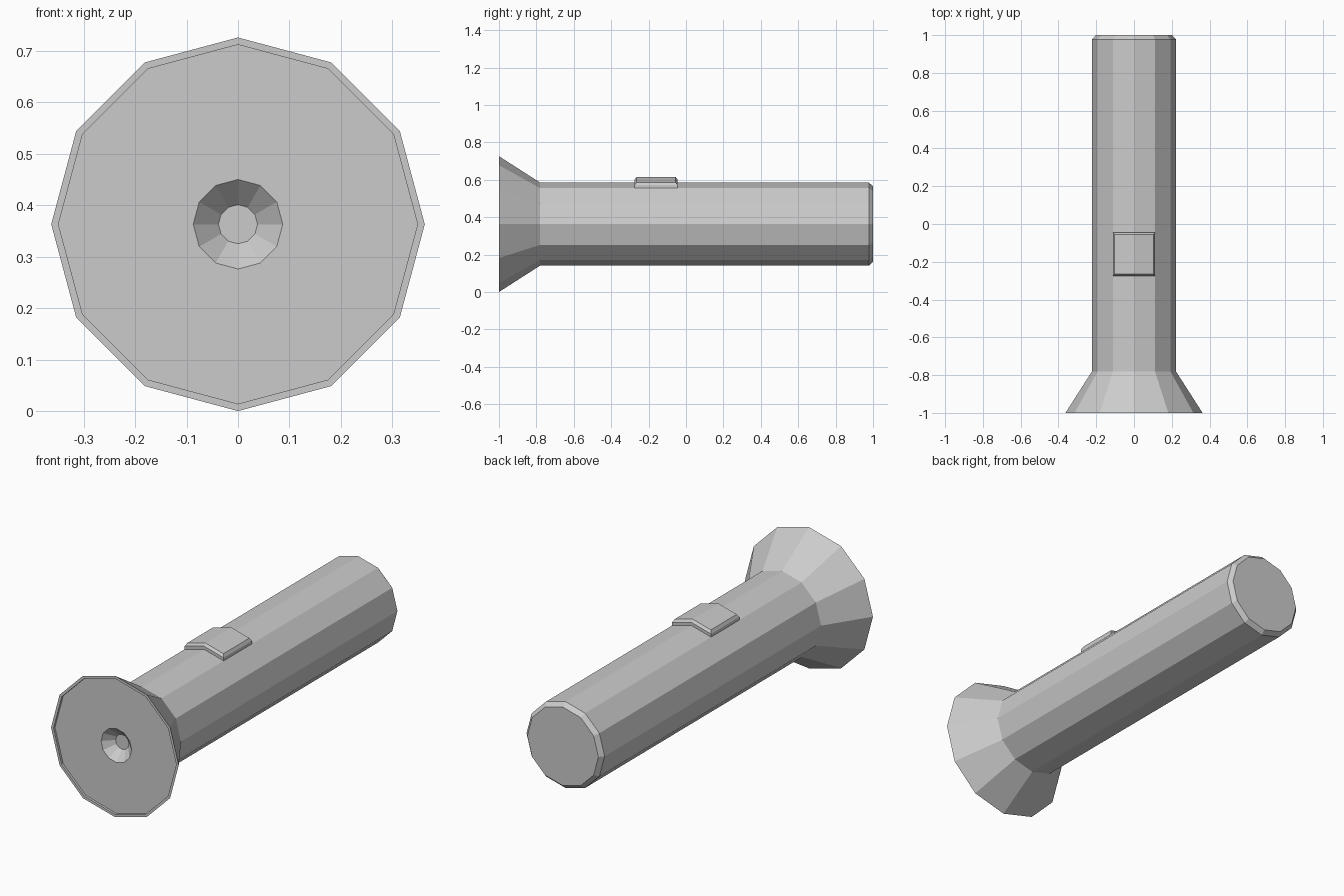
import bpy, bmesh
from math import sin, cos, pi

if "Cube" in bpy.data.objects:
    bpy.data.objects.remove(bpy.data.objects["Cube"])

SIDES = 12
AXIS_Z = 0.363
R_BODY = 0.222


def finish(name, bm):
    bmesh.ops.recalc_face_normals(bm, faces=bm.faces)
    mesh = bpy.data.meshes.new(name)
    bm.to_mesh(mesh)
    bm.free()
    obj = bpy.data.objects.new(name, mesh)
    bpy.context.collection.objects.link(obj)
    return obj


def bridge(bm, rings):
    # Joins consecutive closed rings with quads
    for a, b in zip(rings, rings[1:]):
        n = len(a)
        for i in range(n):
            j = (i + 1) % n
            bm.faces.new((a[i], a[j], b[j], b[i]))


# Flashlight shell: closed lathe profile of (radius, y) along the y axis,
# from the bottom of the bulb recess, over the rim, to the tail cap
profile = [
    (0.038, -0.94), (0.087, -0.988),                 # bulb recess
    (0.349, -0.988), (0.349, -1.0), (0.363, -1.0),   # lens and rim
    (R_BODY, -0.78), (R_BODY, 0.978), (0.202, 1.0),  # flared head, barrel, tail
]
bm = bmesh.new()
angles = [2 * pi * i / SIDES for i in range(SIDES)]
rings = [[bm.verts.new((r * cos(a), y, AXIS_Z + r * sin(a))) for a in angles]
         for r, y in profile]
bridge(bm, rings)
bm.faces.new(rings[0])
bm.faces.new(rings[-1])
finish("flashlight_body", bm)


# Switch: bevelled pad folded over the barrel's top ridge,
# layers of (half width, half length, height above barrel)
def barrel_z(x):
    edge_x = R_BODY * sin(pi / 6)
    drop = R_BODY * (1 - cos(pi / 6))
    return AXIS_Z + R_BODY - drop * abs(x) / edge_x


bm = bmesh.new()
y0 = -0.16
rings = []
for w, l, h in [(0.111, 0.115, 0), (0.111, 0.115, 0.016), (0.103, 0.105, 0.029)]:
    outline = [(-w, -l), (0, -l), (w, -l), (w, l), (0, l), (-w, l)]
    rings.append([bm.verts.new((x, y0 + y, barrel_z(x) + h)) for x, y in outline])
bridge(bm, rings)
for r in (rings[0], rings[-1]):
    bm.faces.new((r[0], r[1], r[4], r[5]))
    bm.faces.new((r[1], r[2], r[3], r[4]))
finish("switch", bm)
